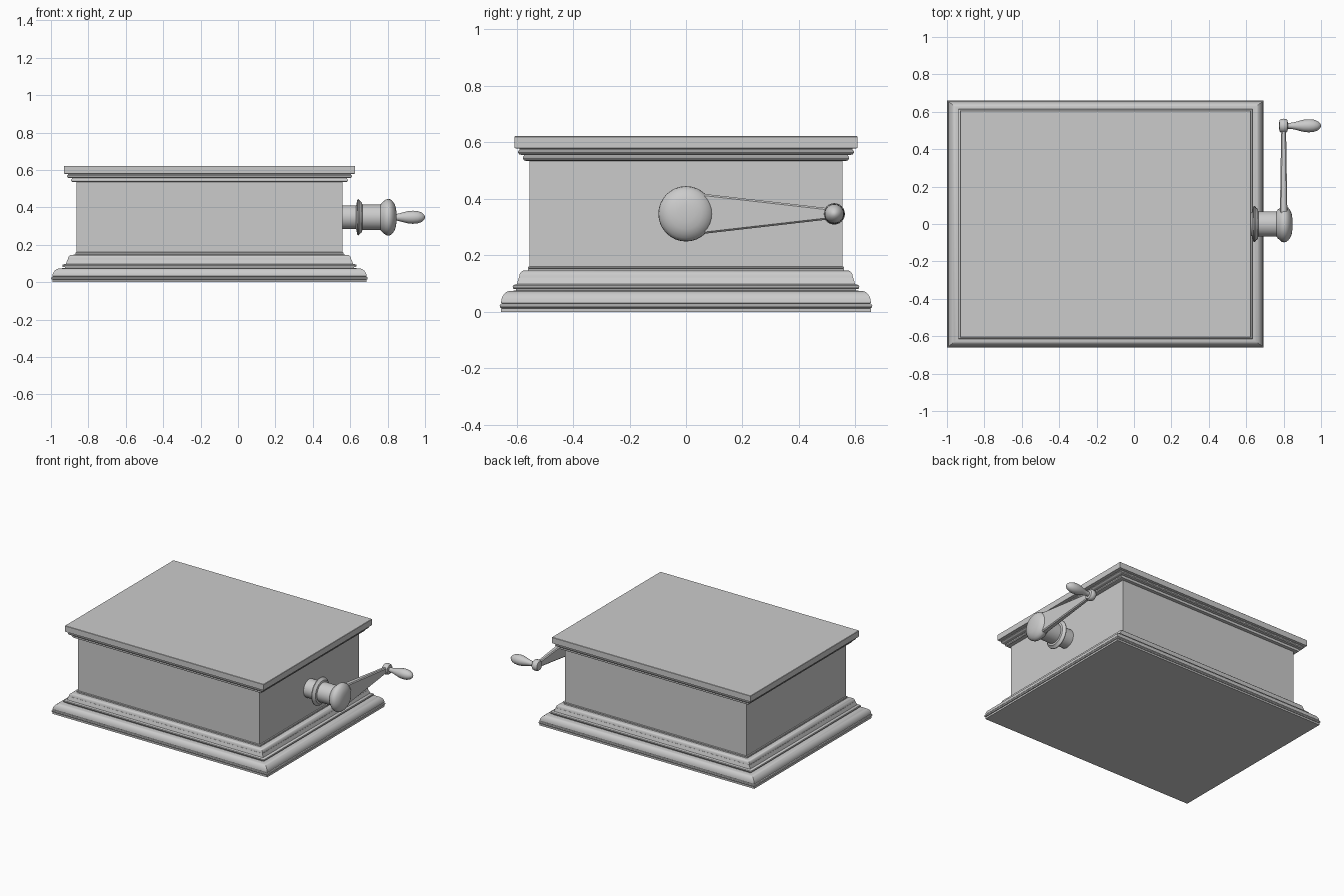
import bpy, bmesh, math
from mathutils import Vector

if "Cube" in bpy.data.objects:
    bpy.data.objects.remove(bpy.data.objects["Cube"])


def finish(name, bm, angle=35):
    bmesh.ops.remove_doubles(bm, verts=bm.verts, dist=1e-5)
    bmesh.ops.recalc_face_normals(bm, faces=bm.faces)
    me = bpy.data.meshes.new(name)
    bm.to_mesh(me)
    bm.free()
    ob = bpy.data.objects.new(name, me)
    bpy.context.collection.objects.link(ob)
    bpy.ops.object.select_all(action='DESELECT')
    bpy.context.view_layer.objects.active = ob
    ob.select_set(True)
    bpy.ops.object.shade_smooth_by_angle(angle=math.radians(angle))
    return ob


def loft(name, rings, cap_start=False, cap_end=False):
    bm = bmesh.new()
    loops = [[bm.verts.new(p) for p in ring] for ring in rings]
    n = len(loops[0])
    for a, b in zip(loops, loops[1:]):
        for i in range(n):
            j = (i + 1) % n
            bm.faces.new((a[i], a[j], b[j], b[i]))
    if cap_start:
        bm.faces.new(loops[0])
    if cap_end:
        bm.faces.new(loops[-1])
    return finish(name, bm)


CX, ASPECT = -0.1525, 1.282


def frame(name, profile, **caps):
    # Sweep a (half depth, z) profile round the mitred rectangle
    rings = [[Vector((CX + sx * h * ASPECT, sy * h, z))
              for sx, sy in ((-1, -1), (1, -1), (1, 1), (-1, 1))] for h, z in profile]
    return loft(name, rings, **caps)


def turned(name, profile, y, z, seg=32):
    # Turned part about an axis along x, profile is (x, radius)
    rings = [[Vector((x, y + r * math.cos(2 * math.pi * i / seg),
                      z + r * math.sin(2 * math.pi * i / seg)))
              for i in range(seg)] for x, r in profile]
    return loft(name, rings, cap_start=True, cap_end=True)


def arc(c, rx, rz, a0, a1, n=6):
    # Elliptical arc used for rounded mouldings
    return [(c[0] + rx * math.cos(math.radians(a0 + (a1 - a0) * i / n)),
             c[1] + rz * math.sin(math.radians(a0 + (a1 - a0) * i / n)))
            for i in range(n + 1)]


# Moulded plinth
plinth = [(0.655, 0), (0.655, 0.012)]
plinth += arc((0.652, 0.021), 0.008, 0.009, -90, 90, 4)
plinth += arc((0.622, 0.032), 0.033, 0.042, 0, 90)
plinth += [(0.603, 0.075), (0.603, 0.08)]
plinth += arc((0.607, 0.088), 0.007, 0.008, -90, 90, 4)
plinth += [(0.599, 0.098), (0.592, 0.122)]
plinth += arc((0.575, 0.122), 0.016, 0.024, 0, 90, 4)
plinth += [(0.56, 0.147), (0.559, 0.152)]
plinth += arc((0.556, 0.156), 0.004, 0.004, -90, 90, 4)
plinth += [(0.554, 0.16)]
frame("plinth", plinth, cap_start=True)

# Box walls
frame("box_walls", [(0.554, 0.16), (0.554, 0.535)])

# Cornice under the lid
cornice = [(0.554, 0.535), (0.570, 0.535)]
cornice += arc((0.569, 0.545), 0.009, 0.010, -90, 60, 4)
cornice += [(0.573, 0.556), (0.582, 0.556)]
cornice += arc((0.584, 0.566), 0.011, 0.010, -90, 60, 4)
cornice += [(0.590, 0.578), (0.597, 0.578)]
frame("cornice", cornice)

# Flat lid
frame("lid", [(0.597, 0.578), (0.607, 0.580), (0.607, 0.620), (0.605, 0.622)], cap_end=True)

# Crank shaft with flange and domed hub
Z = 0.347
hub = [(0.55, 0.064), (0.632, 0.064), (0.637, 0.090), (0.641, 0.097), (0.646, 0.096),
       (0.654, 0.086), (0.662, 0.080), (0.665, 0.068), (0.762, 0.068), (0.768, 0.076),
       (0.779, 0.086), (0.790, 0.095), (0.802, 0.098), (0.814, 0.096), (0.826, 0.086),
       (0.836, 0.072), (0.843, 0.055), (0.847, 0.030), (0.848, 0.008)]
turned("crank_hub", hub, 0, Z)

# Tapering crank arm
rings = []
for y, hz, hx in ((0.06, 0.071, 0.020), (0.505, 0.020, 0.013)):
    c = 0.006
    pts = [(hx, hz - c), (hx - c, hz), (c - hx, hz), (-hx, hz - c),
           (-hx, c - hz), (c - hx, -hz), (hx - c, -hz), (hx, c - hz)]
    rings.append([Vector((0.80 + a, y, Z + b)) for a, b in pts])
loft("crank_arm", rings, cap_start=True, cap_end=True)

# Round arm end and teardrop handle
turned("arm_end", [(0.776, 0.018), (0.779, 0.030), (0.786, 0.036), (0.800, 0.038),
                   (0.813, 0.036), (0.820, 0.030), (0.823, 0.016)], 0.525, Z, 24)
turned("crank_handle", [(0.815, 0.016), (0.838, 0.016), (0.860, 0.020), (0.885, 0.027),
                        (0.910, 0.033), (0.935, 0.035), (0.960, 0.033), (0.980, 0.026),
                        (0.992, 0.017), (0.998, 0.009), (1.0, 0.003)], 0.525, Z, 24)
